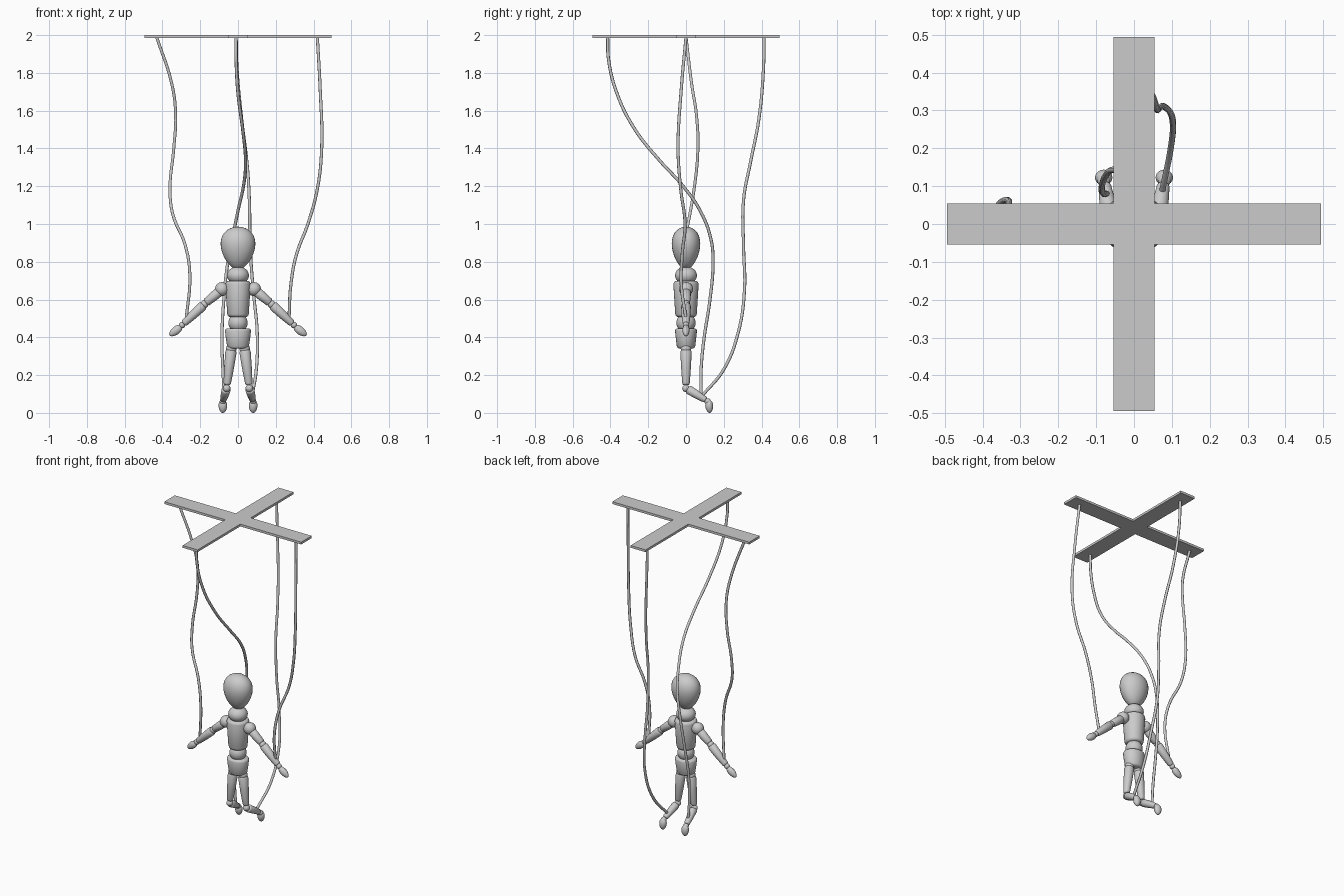
import bpy, bmesh, math
from mathutils import Vector

if "Cube" in bpy.data.objects:
    bpy.data.objects.remove(bpy.data.objects["Cube"])


def finish(name, bm, smooth=True):
    bmesh.ops.recalc_face_normals(bm, faces=bm.faces)
    me = bpy.data.meshes.new(name)
    bm.to_mesh(me)
    bm.free()
    ob = bpy.data.objects.new(name, me)
    bpy.context.collection.objects.link(ob)
    if smooth:
        bpy.ops.object.select_all(action='DESELECT')
        ob.select_set(True)
        bpy.context.view_layer.objects.active = ob
        bpy.ops.object.shade_smooth_by_angle(angle=math.radians(50))
    return ob


def turned(name, a, b, profile, sy=1.0, n=28):
    """Turned wooden part from a to b; profile = (position 0..1, radius)."""
    a, b = Vector(a), Vector(b)
    rot = Vector((0, 0, 1)).rotation_difference(b - a)
    length = (b - a).length
    bm = bmesh.new()
    rings = []
    for t, r in profile:
        pts = [(0, 0)] if r == 0 else [(r * math.cos(k * math.tau / n), r * sy * math.sin(k * math.tau / n))
                                       for k in range(n)]
        rings.append([bm.verts.new(a + rot @ Vector((x, y, t * length))) for x, y in pts])
    for lo, hi in zip(rings, rings[1:]):
        for k in range(n):
            j = (k + 1) % n
            quad = [lo[k % len(lo)], lo[j % len(lo)], hi[j % len(hi)], hi[k % len(hi)]]
            bm.faces.new(list(dict.fromkeys(quad)))
    return finish(name, bm)


def egg(r, skew=0.0, steps=16):
    """Egg profile; positive skew moves the fullest point upward."""
    out = []
    for i in range(steps + 1):
        u = math.pi * i / steps
        t = (1 - math.cos(u)) / 2
        rad = 0 if i in (0, steps) else r * math.sin(u) * (1 - skew * math.cos(u)) / (1 + 0.45 * skew * skew)
        out.append((t, rad))
    return out


def limb(r0, r1, c=0.06):
    """Tapered dowel with rounded ends."""
    return [(0, 0), (0, r0 * 0.7), (c * 0.4, r0 * 0.9), (c, r0), (0.5, (r0 + r1) / 2 + 0.001),
            (1 - c, r1), (1 - c * 0.4, r1 * 0.9), (1, r1 * 0.7), (1, 0)]


def ball(name, c, r):
    c = Vector(c)
    up = Vector((0, 0, r))
    return turned(name, c - up, c + up, egg(r))


def string(name, pts):
    cu = bpy.data.curves.new(name, 'CURVE')
    cu.dimensions = '3D'
    cu.bevel_depth = 0.0085
    cu.bevel_resolution = 2
    cu.resolution_u = 6
    cu.use_fill_caps = True
    sp = cu.splines.new('BEZIER')
    sp.bezier_points.add(len(pts) - 1)
    for bp, p in zip(sp.bezier_points, pts):
        bp.co = p
        bp.handle_left_type = bp.handle_right_type = 'AUTO'
    ob = bpy.data.objects.new(name, cu)
    bpy.context.collection.objects.link(ob)
    bpy.ops.object.select_all(action='DESELECT')
    ob.select_set(True)
    bpy.context.view_layer.objects.active = ob
    bpy.ops.object.convert(target='MESH')
    bpy.ops.object.shade_smooth()


# control cross
L, W = 0.494, 0.054
outline = [(W, W), (W, L), (-W, L), (-W, W), (-L, W), (-L, -W),
           (-W, -W), (-W, -L), (W, -L), (W, -W), (L, -W), (L, W)]
bm = bmesh.new()
face = bm.faces.new([bm.verts.new((x, y, 1.985)) for x, y in outline])
ext = bmesh.ops.extrude_face_region(bm, geom=[face])
bmesh.ops.translate(bm, vec=(0, 0, 0.015), verts=[v for v in ext['geom'] if isinstance(v, bmesh.types.BMVert)])
finish("control_cross", bm, smooth=False)

# head, neck and trunk
turned("head", (0, 0, 0.76), (0, 0, 0.986), egg(0.092, -0.0 + 0.22), 0.82)
turned("neck", (0, 0, 0.68), (0, 0, 0.775), egg(0.058))
turned("chest", (0, 0, 0.508), (0, 0, 0.697),
       [(0, 0), (0, 0.045), (0.03, 0.053), (0.08, 0.057), (0.5, 0.062), (0.92, 0.067), (0.98, 0.063), (1, 0.055), (1, 0)])
ball("waist", (0, 0, 0.477), 0.051)
turned("pelvis", (0, 0, 0.34), (0, 0, 0.447),
       [(0, 0), (0, 0.045), (0.04, 0.052), (0.12, 0.058), (0.5, 0.064), (0.88, 0.069), (0.96, 0.066), (1, 0.058), (1, 0)], 0.84)

for s, side in ((-1, "left"), (1, "right")):
    # arm
    ball(side + "_shoulder", (s * 0.085, 0, 0.655), 0.037)
    turned(side + "_upper_arm", (s * 0.095, 0, 0.645), (s * 0.17, 0, 0.583), limb(0.026, 0.022))
    ball(side + "_elbow", (s * 0.178, 0, 0.575), 0.021)
    turned(side + "_forearm", (s * 0.183, 0, 0.57), (s * 0.288, 0, 0.472), limb(0.026, 0.019))
    ball(side + "_wrist", (s * 0.296, 0, 0.465), 0.017)
    turned(side + "_hand", (s * 0.298, 0, 0.46), (s * 0.362, 0, 0.41), egg(0.022, -0.1), 0.85)
    # leg bent back at the knee
    ball(side + "_hip", (s * 0.035, 0, 0.34), 0.028)
    turned(side + "_thigh", (s * 0.036, 0, 0.335), (s * 0.058, 0, 0.148), limb(0.03, 0.02))
    ball(side + "_knee", (s * 0.06, 0, 0.13), 0.02)
    turned(side + "_shin", (s * 0.062, 0.01, 0.125), (s * 0.078, 0.105, 0.068), limb(0.024, 0.017))
    ball(side + "_ankle", (s * 0.08, 0.115, 0.06), 0.017)
    turned(side + "_foot", (s * 0.08, 0.126, 0.0), (s * 0.08, 0.12, 0.07), egg(0.023, 0.1), 0.9)

# strings
string("left_hand_string", [
    (-0.43, 0, 1.988), (-0.35, 0.03, 1.74), (-0.33, 0.055, 1.58), (-0.34, 0.063, 1.4), (-0.36, 0.043, 1.185),
    (-0.345, 0.02, 1.05), (-0.28, -0.01, 0.89), (-0.255, -0.02, 0.735), (-0.275, 0, 0.49)])
string("right_hand_string", [
    (0.42, 0, 1.988), (0.435, -0.025, 1.715), (0.443, -0.042, 1.4), (0.42, -0.028, 1.185),
    (0.37, -0.005, 1.0), (0.31, -0.02, 0.84), (0.28, -0.025, 0.68), (0.27, 0, 0.5)])
string("left_foot_string", [
    (-0.01, -0.415, 1.988), (-0.01, -0.41, 1.87), (0, -0.365, 1.69), (0.025, -0.27, 1.5), (0.04, -0.137, 1.333),
    (0.03, -0.02, 1.206), (0, 0.075, 1.07), (-0.03, 0.132, 0.92), (-0.055, 0.143, 0.79), (-0.075, 0.127, 0.6),
    (-0.085, 0.095, 0.39), (-0.08, 0.08, 0.23), (-0.072, 0.08, 0.09)])
string("right_foot_string", [
    (-0.01, 0.413, 1.988), (-0.005, 0.41, 1.82), (0.02, 0.385, 1.55), (0.048, 0.34, 1.32), (0.06, 0.305, 1.13),
    (0.065, 0.305, 0.87), (0.08, 0.31, 0.656), (0.102, 0.275, 0.42), (0.097, 0.2, 0.23), (0.074, 0.085, 0.09)])
